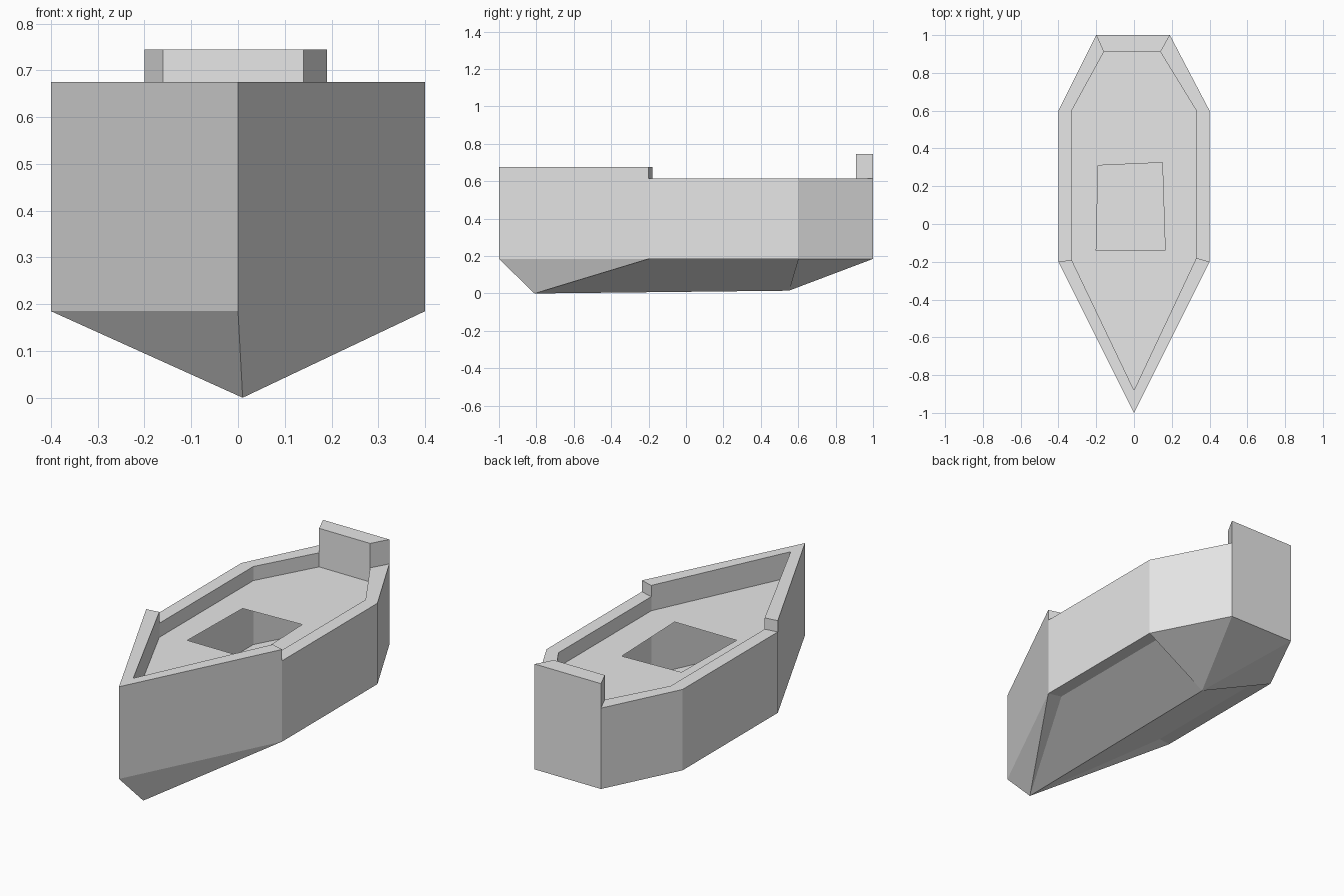
import bpy
import bmesh
from mathutils import Vector

cube = bpy.data.objects.get("Cube")
if cube:
    bpy.data.objects.remove(cube)

grey = bpy.data.materials.new("plain grey")
grey.use_nodes = True
colour = (0.8, 0.8, 0.8, 1)
grey.diffuse_color = colour
grey.node_tree.nodes["Principled BSDF"].inputs["Base Color"].default_value = colour

# Plan outlines, counter-clockwise from the bow
OUTER = [(0, -1), (0.4, -0.2), (0.4, 0.6), (0.19, 1), (-0.2, 1), (-0.4, 0.6), (-0.4, -0.2)]
INNER = [(0, -0.88), (0.33, -0.18), (0.33, 0.6), (0.14, 0.91), (-0.16, 0.91), (-0.33, 0.6), (-0.33, -0.19)]
HATCH = [(-0.2, -0.14), (0.165, -0.14), (0.15, 0.325), (-0.19, 0.31)]
BASE, FLOOR, DECK = 0.185, 0.2, 0.54
BOW, SIDE, STERN = 0.675, 0.615, 0.745
TOPS = [BOW, SIDE, SIDE, STERN, SIDE, SIDE, BOW]
COUNT = len(OUTER)


def at(point, z):
    return Vector((*point, z))


def add_face(bm, *points):
    return bm.faces.new([bm.verts.new(p) for p in points])


def finish(bm, name):
    bmesh.ops.remove_doubles(bm, verts=bm.verts, dist=0.0001)
    mesh = bpy.data.meshes.new(name)
    bm.to_mesh(mesh)
    bm.free()
    mesh.materials.append(grey)
    obj = bpy.data.objects.new(name, mesh)
    bpy.context.collection.objects.link(obj)
    return obj


# Hull walls with a raised bow and stern board
bm = bmesh.new()
for i in range(COUNT):
    j = (i + 1) % COUNT
    a, b, c, d = OUTER[i], OUTER[j], INNER[j], INNER[i]
    top, following = TOPS[i], TOPS[j]
    add_face(bm, at(a, BASE), at(b, BASE), at(b, top), at(a, top))
    add_face(bm, at(c, FLOOR), at(d, FLOOR), at(d, top), at(c, top))
    add_face(bm, at(a, top), at(b, top), at(c, top), at(d, top))
    if top != following:
        # End face where the wall height steps
        add_face(bm, at(b, following), at(c, following), at(c, top), at(b, top))
finish(bm, "hull_walls")

# Floor inside the hull
bm = bmesh.new()
add_face(bm, *[at(p, FLOOR) for p in INNER])
finish(bm, "hold_floor")

# Deck with a hatch opening
bm = bmesh.new()
for loop in (INNER, HATCH):
    verts = [bm.verts.new(at(p, DECK)) for p in loop]
    for v, w in zip(verts, verts[1:] + verts[:1]):
        bm.edges.new((v, w))
bmesh.ops.triangle_fill(bm, use_beauty=True, edges=bm.edges[:], normal=(0, 0, 1))
bmesh.ops.dissolve_limit(bm, angle_limit=0.01, verts=bm.verts[:], edges=bm.edges[:])
for face in bm.faces:
    face.normal_update()
    if face.normal.z < 0:
        face.normal_flip()
finish(bm, "deck")

# Keel tapering to a ridge, inset along the sides
bm = bmesh.new()
fore, aft = Vector((0.01, -0.81, 0)), Vector((0.01, 0.55, 0.015))
O = [at(p, BASE) for p in OUTER]
I = [at(p, BASE) for p in INNER]
ring = [O[0], O[1], I[1], I[2], O[2], O[3], O[4], O[5], I[5], I[6], O[6]]
for p, q in zip(ring, ring[1:] + ring[:1]):
    ends = [fore if p.y < 0 else aft, aft if q.y > 0 else fore]
    if ends[0] == ends[1]:
        ends.pop()
    add_face(bm, q, p, *ends)
for i in (1, 5):
    add_face(bm, O[i + 1], O[i], I[i], I[i + 1])
finish(bm, "keel")
